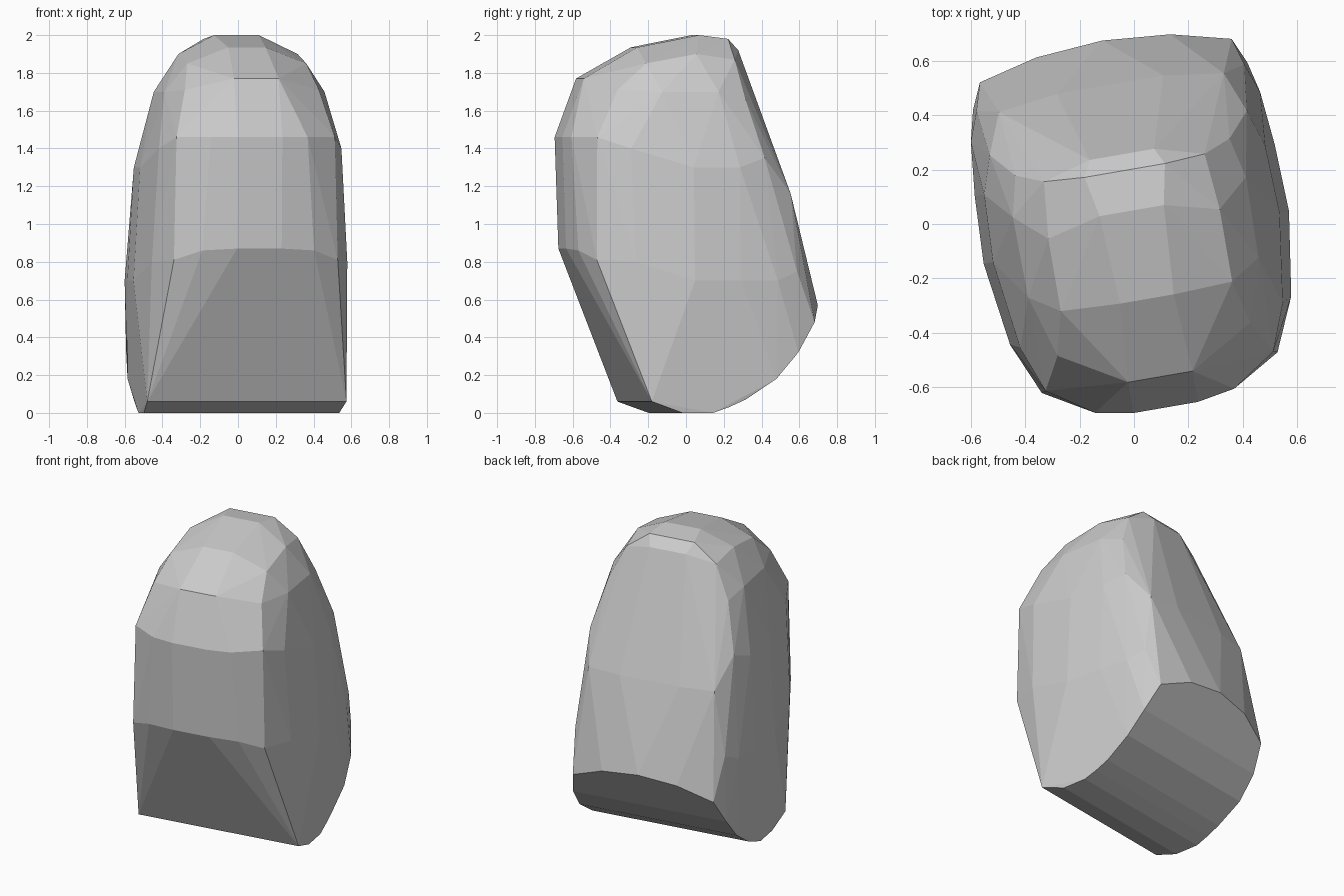
import bpy, bmesh, math
from mathutils import Matrix

if "Cube" in bpy.data.objects:
    bpy.data.objects.remove(bpy.data.objects["Cube"])

# Half cross-sections (half width, depth, height), mirrored across the width
underside = [
    (.535, -.276, .06), (.525, -.11, 0), (.525, .055, 0), (.522, .14, .03),
    (.52, .23, .07), (.525, .395, .18), (.512, .515, .32), (.47, .61, .48),
    (.25, .665, .57), (0, .685, .6)]
waist = [
    (.12, -.665, .87), (.3, -.63, .86), (.44, -.555, .81), (.525, -.36, .8),
    (.57, -.05, .7), (.56, .2, .7), (.54, .4, .7), (.5, .51, .75),
    (.42, .49, 1.16), (.2, .52, 1.16)]
shoulder = [
    (.12, -.685, 1.46), (.26, -.66, 1.46), (.425, -.55, 1.46),
    (.49, -.38, 1.4), (.535, -.05, 1.3), (.525, .2, 1.3), (.48, .34, 1.35)]
crown = [
    (.12, -.57, 1.77), (.36, -.43, 1.71), (.43, -.2, 1.7), (.435, .1, 1.7),
    (.40, .25, 1.66), (.1, -.28, 1.935), (.32, -.27, 1.85), (.32, 0, 1.9),
    (.3, .21, 1.87), (.12, .26, 1.92), (.12, .05, 2), (.15, .2, 1.98)]

# Faceted solid block wrapped around the sections
bm = bmesh.new()
for section in (underside, waist, shoulder, crown):
    for u, v, z in section:
        for side in ((1, -1) if u else (1,)):
            bm.verts.new((side * u, v, z))
hull = bmesh.ops.convex_hull(bm, input=bm.verts[:])
bmesh.ops.delete(bm, geom=[v for v in bm.verts if not v.link_faces], context='VERTS')
bmesh.ops.dissolve_limit(bm, angle_limit=math.radians(1.5),
                         verts=bm.verts[:], edges=bm.edges[:])
bmesh.ops.recalc_face_normals(bm, faces=bm.faces[:])

# Slight turn about the vertical axis
bmesh.ops.transform(bm, matrix=Matrix.Rotation(math.radians(9.8), 4, 'Z'), verts=bm.verts[:])

mesh = bpy.data.meshes.new("faceted_block")
bm.to_mesh(mesh)
bm.free()
bpy.context.collection.objects.link(bpy.data.objects.new("faceted_block", mesh))
